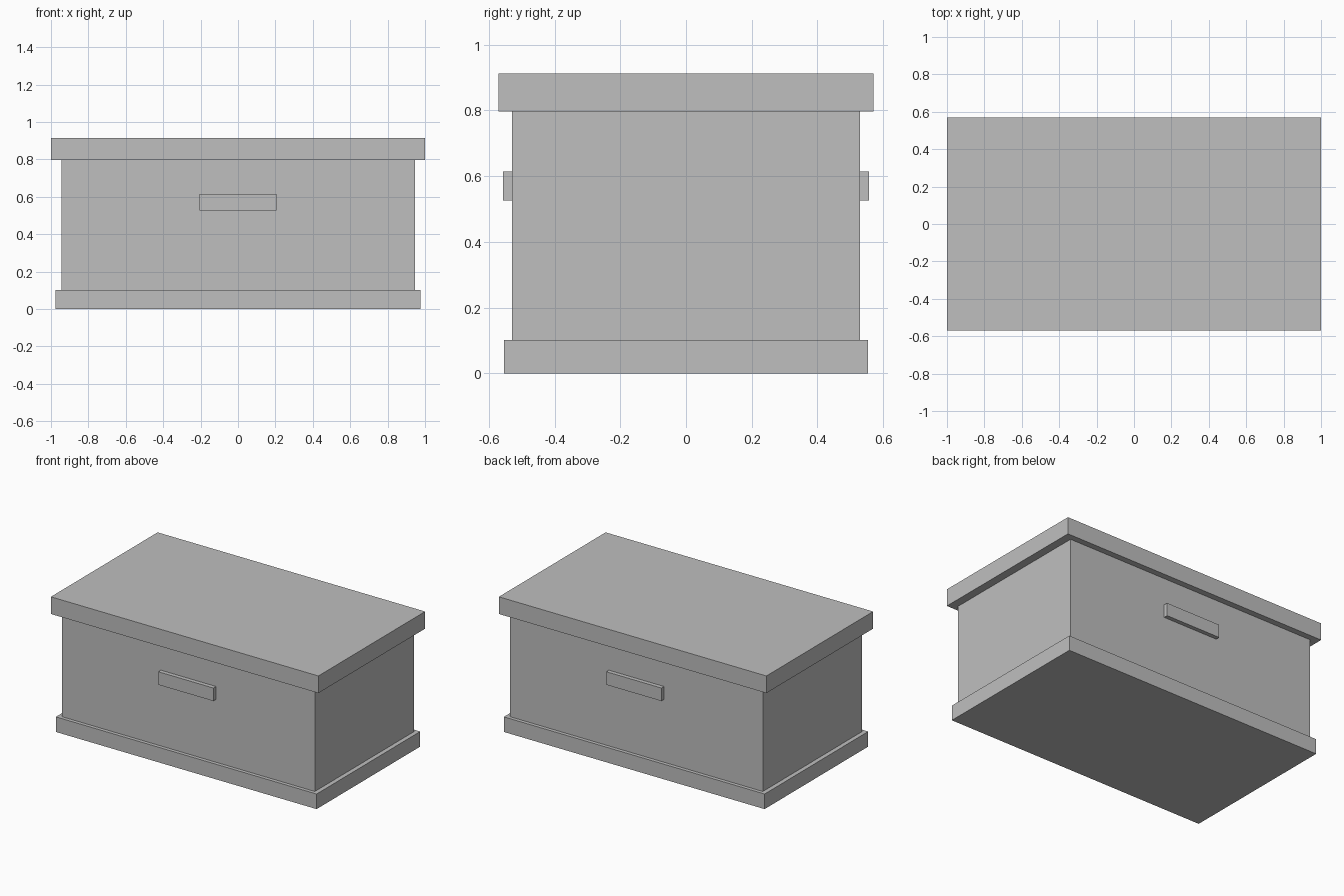
import bpy
import bmesh

default = bpy.data.objects.get("Cube")
if default:
    bpy.data.objects.remove(default, do_unlink=True)

# Single flat grey
grey = bpy.data.materials.new("light_grey")
grey.use_nodes = True
colour = (0.52, 0.52, 0.52, 1.0)
grey.diffuse_color = colour
grey.node_tree.nodes["Principled BSDF"].inputs["Base Color"].default_value = colour


def box(name, half_x, y_range, z_range):
    """Box centred on x, spanning the given y and z ranges."""
    (y0, y1), (z0, z1) = y_range, z_range
    bm = bmesh.new()
    bmesh.ops.create_cube(bm, size=1.0)
    bmesh.ops.scale(bm, vec=(2 * half_x, y1 - y0, z1 - z0), verts=bm.verts)
    bmesh.ops.translate(bm, vec=(0, (y0 + y1) / 2, (z0 + z1) / 2), verts=bm.verts)
    mesh = bpy.data.meshes.new(name)
    bm.to_mesh(mesh)
    bm.free()
    mesh.materials.append(grey)
    obj = bpy.data.objects.new(name, mesh)
    bpy.context.collection.objects.link(obj)
    return obj


# Stacked chest: plinth, body and overhanging lid
box("base_plinth", 0.975, (-0.553, 0.553), (0, 0.102))
box("chest_body", 0.945, (-0.529, 0.529), (0.102, 0.797))
box("lid", 1.0, (-0.57, 0.57), (0.797, 0.913))

# Bar handles on the front and back
box("front_handle", 0.206, (-0.557, -0.529), (0.526, 0.614))
box("back_handle", 0.206, (0.529, 0.557), (0.526, 0.614))
